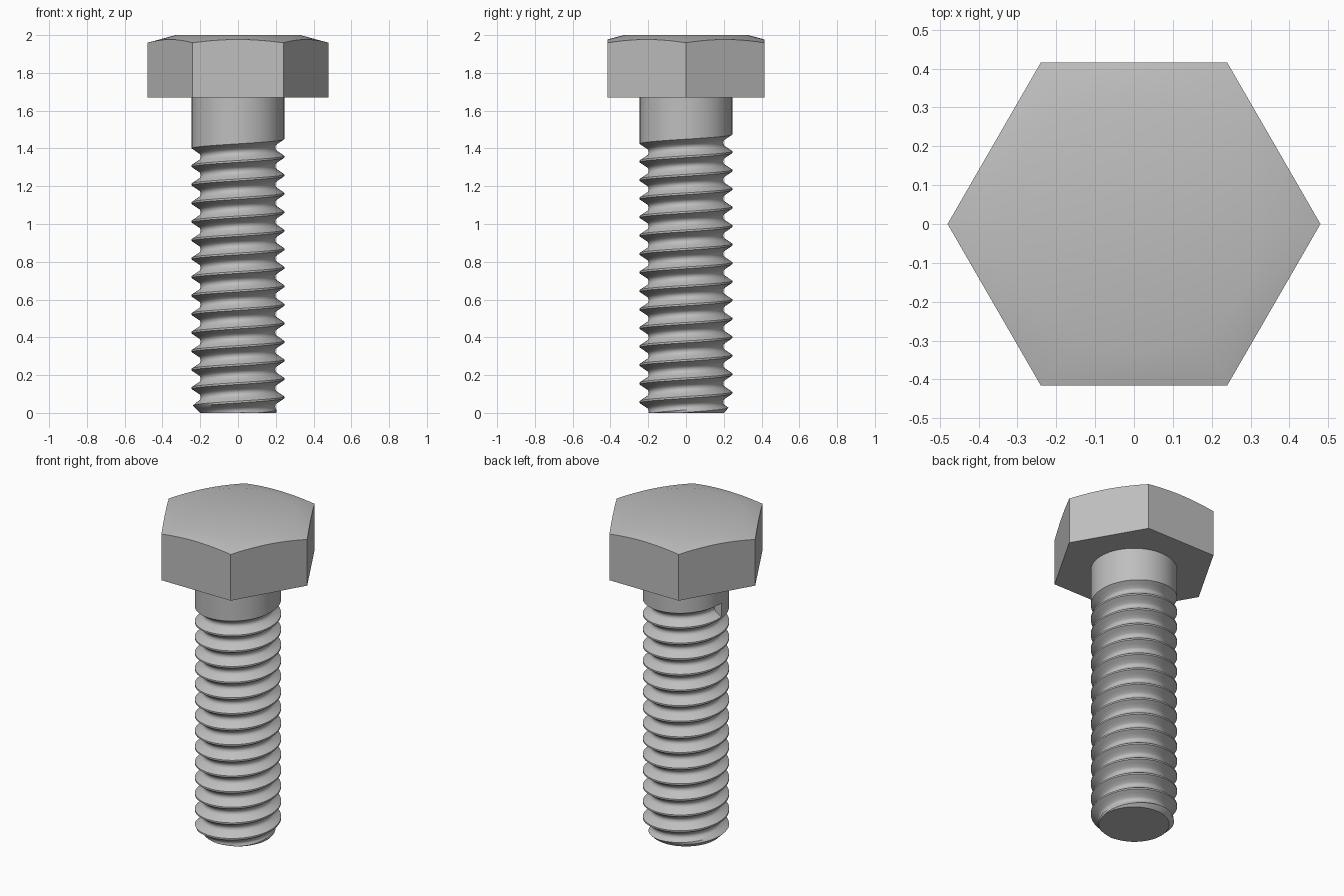
import bpy
import bmesh
from math import cos, sin, pi, hypot

default = bpy.data.objects.get("Cube")
if default:
    bpy.data.objects.remove(default, do_unlink=True)

# Single plain steel colour
steel = bpy.data.materials.new("grey_steel")
steel.use_nodes = True
colour = (0.52, 0.52, 0.52, 1)
steel.diffuse_color = colour
steel.node_tree.nodes["Principled BSDF"].inputs["Base Color"].default_value = colour


def finish(bm, name):
    """Turn a bmesh into a smooth object with sharp edges kept."""
    mesh = bpy.data.meshes.new(name)
    bm.to_mesh(mesh)
    bm.free()
    mesh.materials.append(steel)
    obj = bpy.data.objects.new(name, mesh)
    bpy.context.collection.objects.link(obj)
    bpy.ops.object.select_all(action='DESELECT')
    obj.select_set(True)
    bpy.context.view_layer.objects.active = obj
    bpy.ops.object.shade_smooth_by_angle(angle=pi / 6)
    return obj


TOP, UNDER = 2.0, 1.67          # head top and underside
CORNER, FLAT_R = 0.48, 0.33     # hexagon corner, flat disc on top
SLOPE = 0.27                    # conical chamfer of the head
SEG = 12                        # outline steps along each hexagon side

# Hexagonal head with a conical chamfer
bm = bmesh.new()
corners = [(CORNER * cos(k * pi / 3), CORNER * sin(k * pi / 3)) for k in range(6)]
base = [bm.verts.new((x, y, UNDER)) for x, y in corners]
rim, disc = [], []
for k in range(6):
    (ax, ay), (bx, by) = corners[k], corners[(k + 1) % 6]
    for s in range(SEG):
        t = s / SEG
        x, y = ax + (bx - ax) * t, ay + (by - ay) * t
        r = hypot(x, y)
        rim.append(bm.verts.new((x, y, TOP - SLOPE * (r - FLAT_R))))
        disc.append(bm.verts.new((x * FLAT_R / r, y * FLAT_R / r, TOP)))
count = len(rim)
bm.faces.new(base[::-1])
bm.faces.new(disc)
for k in range(6):
    edge = [rim[(k * SEG + s) % count] for s in range(SEG + 1)]
    bm.faces.new([base[k], base[(k + 1) % 6]] + edge[::-1])
for i in range(count):
    j = (i + 1) % count
    bm.faces.new((rim[i], rim[j], disc[j], disc[i]))
finish(bm, "hex_head")

# Threaded shank: one groove profile swept up a right-handed helix
RADIUS, PITCH, TURNS, COLS = 0.245, 0.098, 17, 72
RUNOUT = 1.41                   # height where the top groove starts
END_R = 0.2                     # radius of the chamfered tip
groove = [(0, RADIUS), (0.14, 0.2245), (0.28, 0.204), (0.36, 0.199), (0.45, 0.197),
          (0.54, 0.199), (0.62, 0.204), (0.76, 0.2245), (0.9, RADIUS)]
P = len(groove)


def ring_point(r, j, z):
    a = pi + 2 * pi * j / COLS
    return (r * cos(a), r * sin(a), z)


bm = bmesh.new()
rows = []
for i in range(TURNS * P + 1):
    part, r = groove[i % P]
    row = []
    for j in range(COLS + 1):
        z = RUNOUT + PITCH * (i // P + part - TURNS + j / COLS)
        row.append(bm.verts.new(ring_point(min(r, max(0.1, END_R + z)), j, z)))
    rows.append(row)
rows.append([bm.verts.new(ring_point(RADIUS, j, UNDER)) for j in range(COLS + 1)])
for low, high in zip(rows, rows[1:]):
    for j in range(COLS):
        bm.faces.new((low[j], low[j + 1], high[j + 1], high[j]))

# Wall where the groove stops under the plain shank
bm.faces.new([rows[i][COLS] for i in range(TURNS * P, (TURNS - 1) * P - 1, -1)])
bmesh.ops.remove_doubles(bm, verts=bm.verts[:], dist=1e-5)

# Flat tip
cut = bmesh.ops.bisect_plane(bm, geom=bm.verts[:] + bm.edges[:] + bm.faces[:],
                             plane_co=(0, 0, 0), plane_no=(0, 0, 1), clear_inner=True)
tip_edges = [e for e in cut["geom_cut"] if isinstance(e, bmesh.types.BMEdge)]
tip = bmesh.ops.contextual_create(bm, geom=tip_edges)["faces"]
bm.normal_update()
for f in tip:
    if f.normal.z > 0:
        f.normal_flip()
finish(bm, "threaded_shank")
